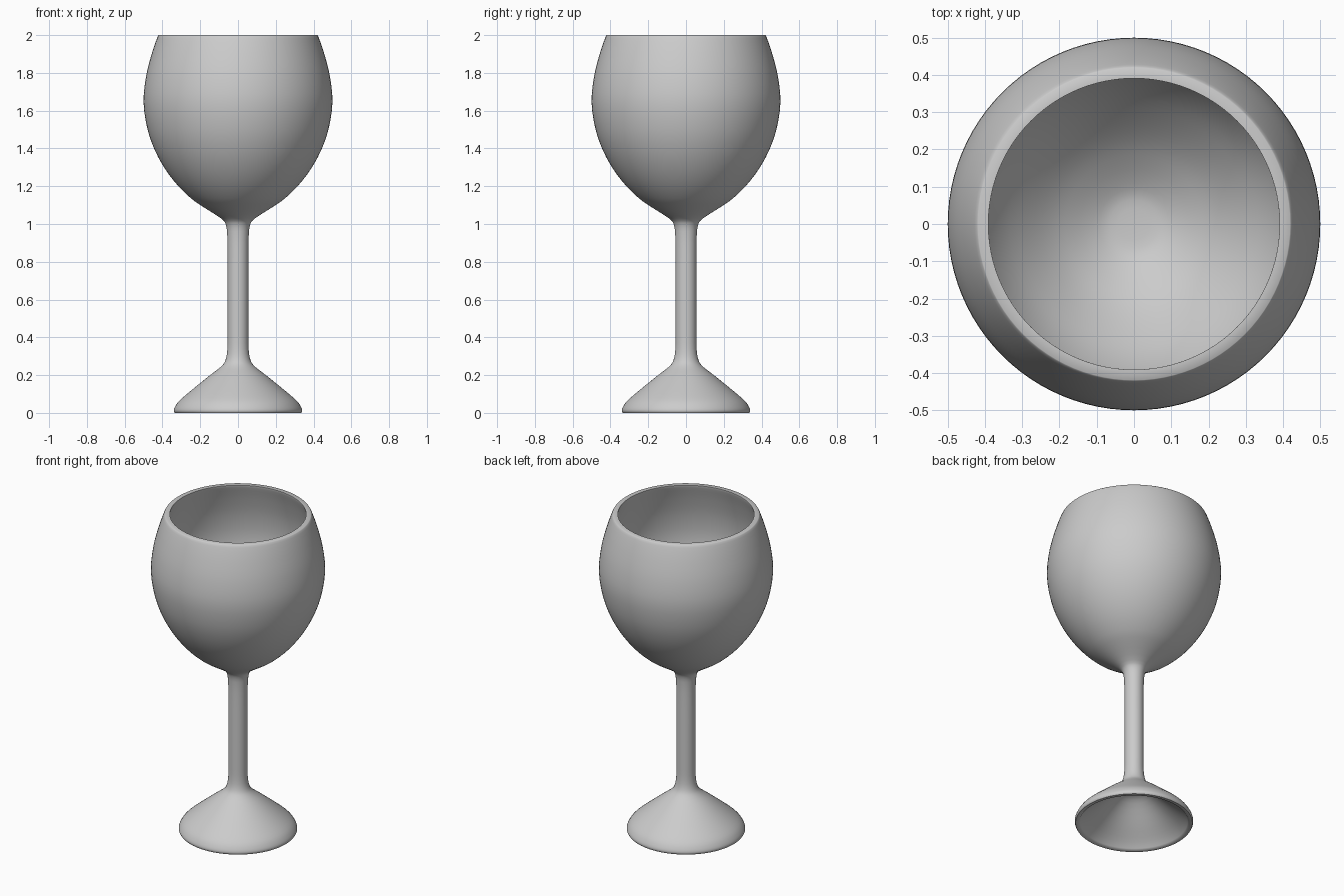
import bpy, bmesh, math
from mathutils import Vector

if "Cube" in bpy.data.objects:
    bpy.data.objects.remove(bpy.data.objects["Cube"])

SIDES = 96

# Profile runs as (radius, height); each is smoothed, corners fall between runs
underside = [(0, 0.215), (0.05, 0.21), (0.10, 0.185), (0.20, 0.10), (0.28, 0.035), (0.315, 0.0)]
outside = [(0.335, 0.0), (0.34, 0.012), (0.333, 0.033), (0.31, 0.065), (0.25, 0.117), (0.15, 0.198),
           (0.09, 0.245), (0.066, 0.28), (0.056, 0.34), (0.055, 0.45), (0.055, 0.65),
           (0.055, 0.85), (0.057, 0.94), (0.064, 0.995), (0.09, 1.03), (0.19, 1.094),
           (0.25, 1.137), (0.32, 1.205), (0.385, 1.29), (0.44, 1.39), (0.48, 1.505),
           (0.50, 1.645), (0.487, 1.78), (0.457, 1.90), (0.428, 1.985), (0.419, 2.0)]
inside = [(0.391, 2.0), (0.394, 1.985), (0.422, 1.90), (0.452, 1.78), (0.464, 1.645), (0.446, 1.515),
          (0.408, 1.405), (0.355, 1.31), (0.29, 1.23), (0.225, 1.165), (0.165, 1.12),
          (0.11, 1.087), (0.065, 1.07), (0, 1.067)]


def smooth(points, steps=3):
    """Catmull-Rom curve through the points."""
    p = [Vector(q) for q in points]
    p = [p[0]] + p + [p[-1]]
    out = []
    for a, b, c, d in zip(p, p[1:], p[2:], p[3:]):
        for i in range(steps):
            t = i / steps
            out.append(0.5 * (2 * b + (c - a) * t + (2 * a - 5 * b + 4 * c - d) * t ** 2
                              + (3 * b - a - 3 * c + d) * t ** 3))
    return out + [p[-1]]


def lathe(name, profile):
    """Revolve a profile around the z axis."""
    bm = bmesh.new()
    verts = [bm.verts.new((r, 0, z)) for r, z in profile]
    edges = [bm.edges.new(pair) for pair in zip(verts, verts[1:])]
    bmesh.ops.spin(bm, geom=verts + edges, cent=(0, 0, 0), axis=(0, 0, 1),
                   angle=math.tau, steps=SIDES, use_merge=False)
    bmesh.ops.remove_doubles(bm, verts=bm.verts, dist=0.0001)
    bmesh.ops.recalc_face_normals(bm, faces=bm.faces)
    mesh = bpy.data.meshes.new(name)
    bm.to_mesh(mesh)
    bm.free()
    obj = bpy.data.objects.new(name, mesh)
    bpy.context.collection.objects.link(obj)
    bpy.context.view_layer.objects.active = obj
    obj.select_set(True)
    bpy.ops.object.shade_smooth_by_angle(angle=math.radians(50))
    return obj


# Hollow foot, stem and bowl turned as one seamless piece
lathe("wine_glass", smooth(underside) + smooth(outside) + smooth(inside))
